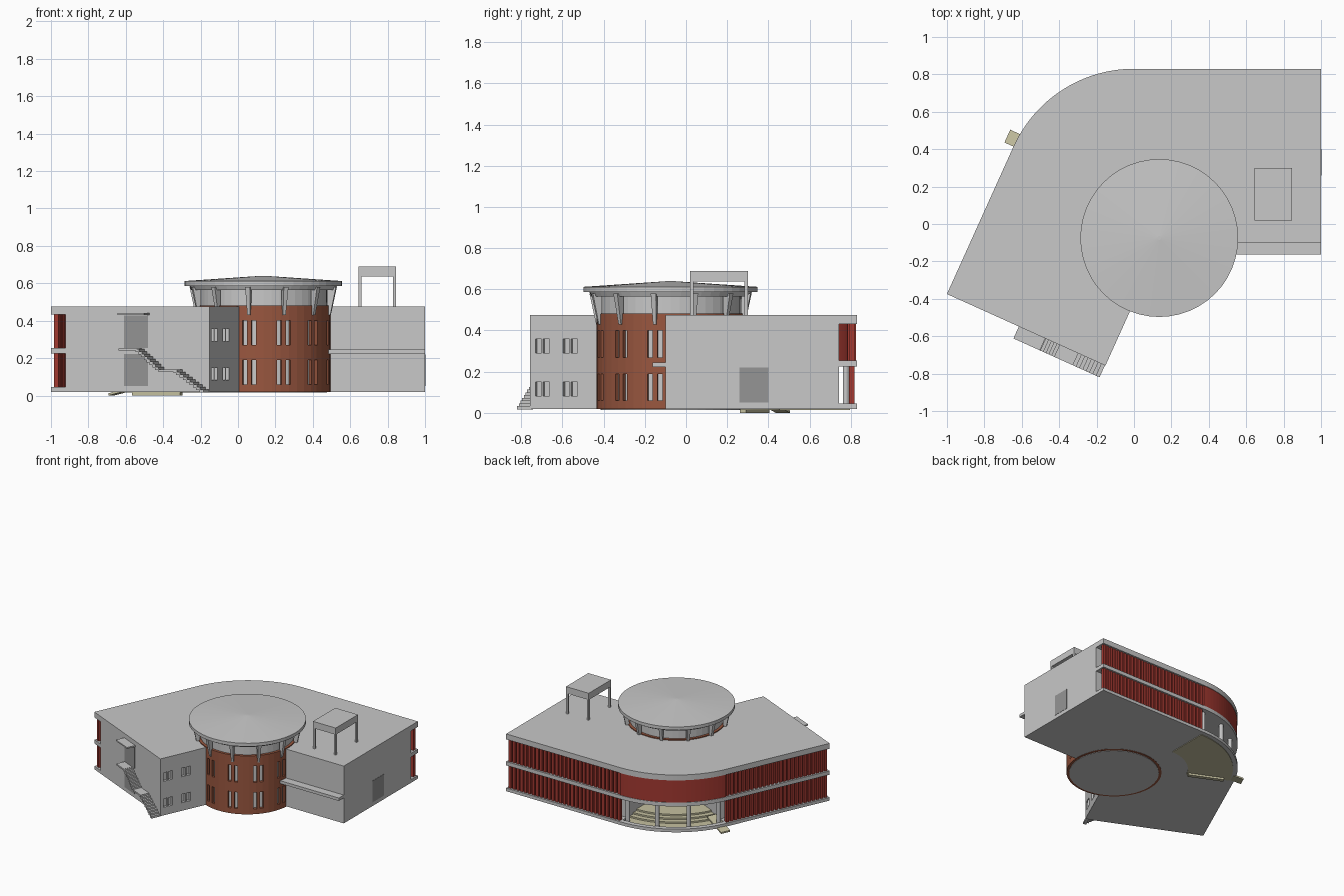
import bpy, bmesh, math
from mathutils import Vector, Matrix

cube = bpy.data.objects.get("Cube")
if cube:
    bpy.data.objects.remove(cube)


def material(name, r, g, b):
    m = bpy.data.materials.new(name)
    m.use_nodes = True
    m.diffuse_color = (r, g, b, 1)
    m.node_tree.nodes["Principled BSDF"].inputs["Base Color"].default_value = (r, g, b, 1)
    return m


CONCRETE = material("light concrete", 0.58, 0.58, 0.58)
DOOR = material("dark grey door", 0.3, 0.3, 0.3)
BRICK = material("brown brick", 0.32, 0.095, 0.05)
RED = material("red cladding", 0.36, 0.04, 0.03)
SAND = material("sand paving", 0.56, 0.53, 0.35)

# Shared plan: two mirrored wings meeting at a rounded corner
TURN = math.radians(24.3)
C, S = math.cos(TURN), math.sin(TURN)
ORIGIN = Vector((0, 0.123, 0))
R, INNER, GALLERY = 0.707, -0.223, 0.62
START, END = math.pi / 2, math.pi - TURN
BASE, TOP = 0.02, 0.475
RIGHT = Matrix.Translation(ORIGIN)
LEFT = RIGHT @ Matrix(((-S, -C, 0, 0), (-C, S, 0, 0), (0, 0, 1, 0), (0, 0, 0, 1)))
WINGS = ((RIGHT, 1.0), (LEFT, 0.865))
DRUM = Matrix.Translation((0.135, -0.075, 0))
AXIS = (math.pi / 2 - TURN) / 2 - math.pi / 2


def loft(bm, low, high, mat=RIGHT):
    a = [bm.verts.new(mat @ Vector(p)) for p in low]
    b = [bm.verts.new(mat @ Vector(p)) for p in high]
    bm.faces.new(a)
    bm.faces.new(b)
    for i in range(len(a)):
        j = (i + 1) % len(a)
        bm.faces.new((a[i], a[j], b[j], b[i]))


def prism(bm, pts, z0, z1, mat=RIGHT):
    loft(bm, [(x, y, z0) for x, y in pts], [(x, y, z1) for x, y in pts], mat)


def box(bm, mat, p0, p1, q0, q1, z0, z1):
    prism(bm, [(p0, q0), (p1, q0), (p1, q1), (p0, q1)], z0, z1, mat)


def arc(r, a0=START, a1=END, n=24):
    return [(r * math.cos(a0 + (a1 - a0) * i / n), r * math.sin(a0 + (a1 - a0) * i / n))
            for i in range(n + 1)]


def sector(bm, r0, r1, z0, z1):
    inner = arc(r0)[::-1] if r0 else [(0, 0)]
    prism(bm, arc(r1) + inner, z0, z1)


def disc(bm, r0, r1, z0, z1, mat=DRUM, n=48):
    low, high = (arc(r, 0, math.tau, n)[:-1] for r in (r0, r1))
    loft(bm, [(x, y, z0) for x, y in low], [(x, y, z1) for x, y in high], mat)


def part(name, mat, build):
    bm = bmesh.new()
    build(bm)
    bmesh.ops.recalc_face_normals(bm, faces=bm.faces)
    me = bpy.data.meshes.new(name)
    bm.to_mesh(me)
    bm.free()
    me.materials.append(mat)
    ob = bpy.data.objects.new(name, me)
    bpy.context.scene.collection.objects.link(ob)
    return ob


def cut(ob, build):
    cutter = part("cutter", ob.data.materials[0], build)
    mod = ob.modifiers.new("openings", 'BOOLEAN')
    mod.object, mod.operation, mod.solver = cutter, 'DIFFERENCE', 'EXACT'
    bpy.context.view_layer.update()
    done = bpy.data.meshes.new_from_object(ob.evaluated_get(bpy.context.evaluated_depsgraph_get()))
    ob.modifiers.clear()
    ob.data = done
    bpy.data.objects.remove(cutter)


# Wing cores, with small paired windows in the left wing's inner wall
part("right_wing", CONCRETE, lambda bm: box(bm, RIGHT, 0, 1, INNER, GALLERY, BASE, TOP))
left_wing = part("left_wing", CONCRETE, lambda bm: box(bm, LEFT, 0, 0.865, INNER, GALLERY, BASE, TOP))


def wing_windows(bm):
    for p in (0.613, 0.655, 0.762, 0.803):
        for z in (0.083, 0.29):
            box(bm, LEFT, p, p + 0.034, INNER - 0.02, INNER + 0.02, z, z + 0.068)


cut(left_wing, wing_windows)


# Rounded corner: solid above, open entrance below
def corner(bm):
    sector(bm, 0, GALLERY, 0.225, TOP)
    sector(bm, 0, 0.34, BASE, 0.225)


part("corner_core", CONCRETE, corner)


# Gallery slabs run along both back walls and round the corner
def slabs(bm):
    for z0, z1 in ((BASE, 0.045), (0.225, 0.255), (0.432, TOP)):
        for mat, length in WINGS:
            box(bm, mat, 0, length, GALLERY - 0.01, R, z0, z1)
        sector(bm, 0.67 if z0 == BASE else GALLERY - 0.01, R, z0, z1)


part("gallery_slabs", CONCRETE, slabs)


# Red vertical fins on the straight facades
def fins(bm):
    for mat, length in WINGS:
        count = round(length / 0.034)
        step = (length - 0.01) / count
        for i in range(count):
            p = 0.005 + i * step
            for z0, z1 in ((0.045, 0.225), (0.255, 0.432)):
                box(bm, mat, p + 0.004, p + 0.027, 0.668, 0.694, z0, z1)


part("facade_fins", RED, fins)
part("curved_red_wall", RED, lambda bm: sector(bm, 0.66, 0.703, 0.255, 0.432))


def columns(bm):
    for x, y in arc(0.655, START + 0.05, END - 0.05, 3):
        disc(bm, 0.016, 0.016, 0.03, 0.23, RIGHT @ Matrix.Translation((x, y, 0)), 12)


part("entrance_columns", CONCRETE, columns)


# Sand floor, shallow curved steps and ramp at the entrance
def paving(bm):
    sector(bm, 0.33, 0.672, 0.015, 0.03)
    for i in range(3):
        sector(bm, 0.33, 0.58 - i * 0.04, 0.03, 0.042 + i * 0.012)
    box(bm, LEFT, -0.03, 0.002, 0.34, 0.62, 0, 0.02)


part("entrance_floor", SAND, paving)


def ramp(bm):
    plan = [(-0.075, 0.56, 0.06), (0, 0.56, 0.06), (0, 0.76, 0.012), (-0.075, 0.76, 0.012)]
    loft(bm, [(p, q, z - 0.012) for p, q, z in plan], plan, LEFT)


part("entrance_ramp", SAND, ramp)

# Brick drum with paired tall windows
brick_drum = part("brick_drum", BRICK, lambda bm: disc(bm, 0.36, 0.36, 0.018, 0.482))


def drum_windows(bm):
    for k in (-45, -15, 15, 45):
        for side in (-1, 1):
            turn = DRUM @ Matrix.Rotation(AXIS + math.radians(k + 4 * side), 4, 'Z')
            for z in (0.06, 0.27):
                box(bm, turn, 0.33, 0.4, -0.0125, 0.0125, z, z + 0.13)


cut(brick_drum, drum_windows)
part("inner_drum", CONCRETE, lambda bm: disc(bm, 0.34, 0.34, 0.015, 0.575))


# Round roof with ring beam and tapered struts
def round_roof(bm):
    disc(bm, 0.385, 0.395, 0.565, 0.587)
    disc(bm, 0.422, 0.422, 0.586, 0.612)
    disc(bm, 0.422, 0.01, 0.612, 0.64)


part("round_roof", CONCRETE, round_roof)


def struts(bm):
    for i in range(12):
        turn = DRUM @ Matrix.Rotation(AXIS + math.radians(15 + 30 * i), 4, 'Z')
        rings = [[(a, -w, z), (b, -w, z), (b, w, z), (a, w, z)]
                 for a, b, w, z in ((0.35, 0.368, 0.008, 0.43), (0.355, 0.4, 0.013, 0.58))]
        loft(bm, *rings, turn)


part("roof_struts", CONCRETE, struts)


# Table-like frame on the right wing roof
def roof_frame(bm):
    flat = Matrix.Identity(4)
    box(bm, flat, 0.645, 0.845, 0.02, 0.3, 0.637, 0.69)
    for x in (0.645, 0.829):
        for y in (0.02, 0.284):
            box(bm, flat, x, x + 0.016, y, y + 0.016, 0.47, 0.64)


part("roof_frame", CONCRETE, roof_frame)
part("inner_canopy", CONCRETE, lambda bm: box(bm, RIGHT, 0.38, 1, INNER - 0.062, INNER + 0.01, 0.222, 0.245))


# Doors on the wing ends
def doors(bm):
    box(bm, RIGHT, 0.995, 1.002, 0.137, 0.277, 0.05, 0.22)
    for z in (0.05, 0.255):
        box(bm, LEFT, 0.86, 0.867, 0.137, 0.277, z, z + 0.173)


part("end_doors", DOOR, doors)


# Outside stair with two flights, landings and a door canopy
def stair(bm):
    p0, p1 = 0.86, 0.935
    for q0, q1, z0, z1, n in ((-0.22, -0.044, 0.02, 0.14, 9), (0.044, 0.175, 0.14, 0.25, 8)):
        dq, dz = (q1 - q0) / n, (z1 - z0) / n
        for i in range(n):
            z = z0 + (i + 1) * dz
            box(bm, LEFT, p0, p1, q0 + i * dq, q0 + (i + 1) * dq + 0.004, z - dz - 0.004, z)
    box(bm, LEFT, p0, p1, -0.044, 0.046, 0.128, 0.14)
    box(bm, LEFT, p0, p1, 0.173, 0.28, 0.24, 0.252)
    box(bm, LEFT, p0, p1, 0.13, 0.285, 0.43, 0.44)


part("outside_stair", CONCRETE, stair)
